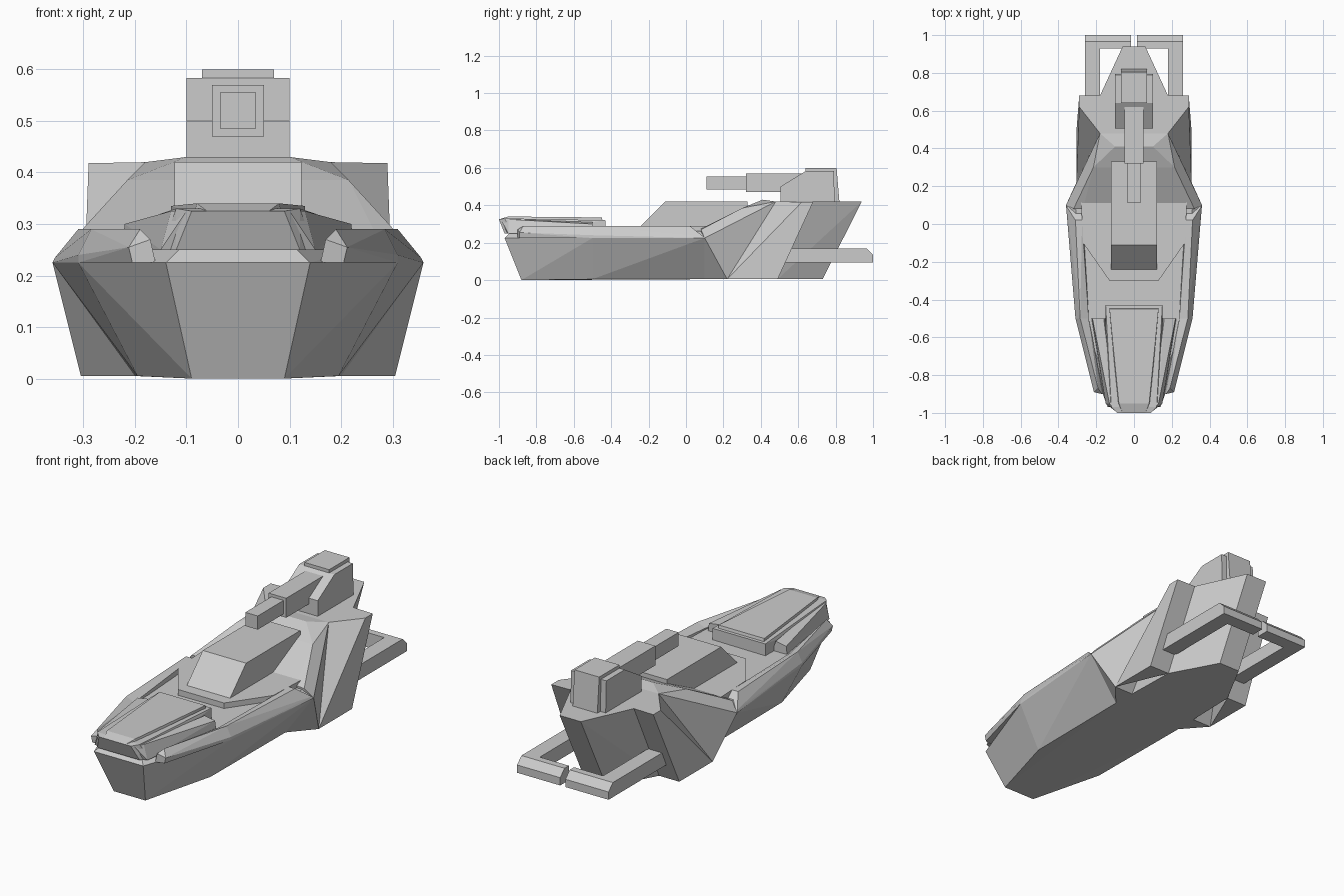
import bpy, bmesh


def solid(name, pts, mode="sym"):
    """Flat-faced convex part. sym: points mirrored into one body; pair: a body on each side."""
    bm = bmesh.new()
    mirrored = [(-x, y, z) for x, y, z in pts]
    groups = [pts + mirrored] if mode == "sym" else [pts, mirrored]
    for g in groups:
        verts = [bm.verts.new(p) for p in g]
        r = bmesh.ops.convex_hull(bm, input=verts)
        junk = {v for v in r["geom_interior"] + r["geom_unused"]
                if isinstance(v, bmesh.types.BMVert) and v.is_valid}
        bmesh.ops.delete(bm, geom=list(junk), context="VERTS")
    bmesh.ops.dissolve_limit(bm, angle_limit=0.03, verts=bm.verts[:], edges=bm.edges[:])
    bmesh.ops.recalc_face_normals(bm, faces=bm.faces[:])
    me = bpy.data.meshes.new(name)
    bm.to_mesh(me)
    bm.free()
    ob = bpy.data.objects.new(name, me)
    bpy.context.collection.objects.link(ob)
    return ob


def profile(name, x0, x1, yz, mode="sym"):
    """Side profile (y, z) extruded from x0 to x1."""
    return solid(name, [(x, y, z) for x in (x0, x1) for y, z in yz], mode)


def rect(y0, y1, z0, z1):
    return [(y0, z0), (y1, z0), (y1, z1), (y0, z1)]


# Front hull: keel outline, wide rim, deck edge
solid("front_hull", [
    (.09, -.88, 0), (.195, -.5, .005), (.2, .1, .005),
    (.14, -.97, .225), (.31, -.5, .225), (.36, .1, .225),
    (.11, -.94, .255), (.27, -.5, .262), (.31, .1, .262)])

# Side rails along the rim, in two straight runs
rail = [
    [(.16, -.9, .225), (.205, -.89, .225), (.212, -.89, .255), (.19, -.87, .29), (.17, -.9, .27)],
    [(.25, -.5, .225), (.31, -.5, .225), (.31, -.5, .24), (.285, -.5, .29), (.24, -.5, .27)],
    [(.27, .1, .225), (.36, .1, .225), (.355, .09, .235), (.31, .02, .29), (.275, .02, .29)]]
solid("front_rail", rail[0] + rail[1], "pair")
solid("middle_rail", rail[1] + rail[2], "pair")

# Raised deck platform
solid("deck_platform", [(x, y, z) for z in (.25, .29)
                        for x, y in ((.13, -.3), (.27, -.1), (.28, .12))])

# Stern: sloped shoulders, tail and side fins
solid("stern_shoulder", [
    (.2, .1, .005), (.305, .22, .005), (.36, .1, .225), (.18, .48, .42),
    (.32, .08, .27), (.27, .08, .275), (.215, .3, .385), (.1, .41, .43)])
solid("tail", [
    (.2, .1, .005), (.19, .49, .005), (.06, .73, .005),
    (.1, .41, .42), (.18, .48, .42), (.18, .68, .42), (.06, .94, .42)])
solid("stern_fin", [
    (.19, .49, .005), (.305, .49, .005), (.305, .22, .005),
    (.18, .48, .42), (.18, .68, .42), (.29, .68, .418), (.29, .62, .418)], "pair")

# Nose: lower body, side wings and top cover
solid("nose_body", [
    (.12, -.97, .25), (.09, -1, .325), (.15, -.93, .25), (.12, -.97, .33),
    (.15, -.43, .25), (.15, -.43, .32)])
solid("nose_wing", [
    (.08, -.97, .25), (.15, -.95, .25), (.1, -.99, .325), (.13, -.95, .325),
    (.14, -.5, .25), (.225, -.5, .25), (.22, -.5, .30), (.16, -.5, .31)], "pair")
solid("nose_cover", [
    (.06, -1, .325), (.08, -.95, .34), (.085, -.95, .32),
    (.13, -.45, .335), (.13, -.44, .29)])

# Cabin wedge
profile("cabin", -.123, .123, [(-.25, .28), (-.11, .42), (.33, .42), (.33, .28)])

# Turret and gun
profile("turret_body", -.1, .1, [(.505, .42), (.505, .5), (.64, .583), (.79, .583), (.795, .42)])
profile("turret_cap", -.07, .07, [(.64, .57), (.64, .6), (.805, .6), (.82, .42), (.7, .42)])
profile("gun_sleeve", -.05, .05, rect(.32, .64, .47, .57))
profile("gun_barrel", -.035, .035, rect(.11, .34, .485, .555))

# Rear guard: side arms and split crossbar with bevelled back edge
profile("guard_arm", .18, .26, rect(.42, .95, .095, .17), "pair")
profile("guard_crossbar", .015, .26,
        [(.93, .095), (.93, .17), (.965, .17), (1, .135), (1, .095)], "pair")
